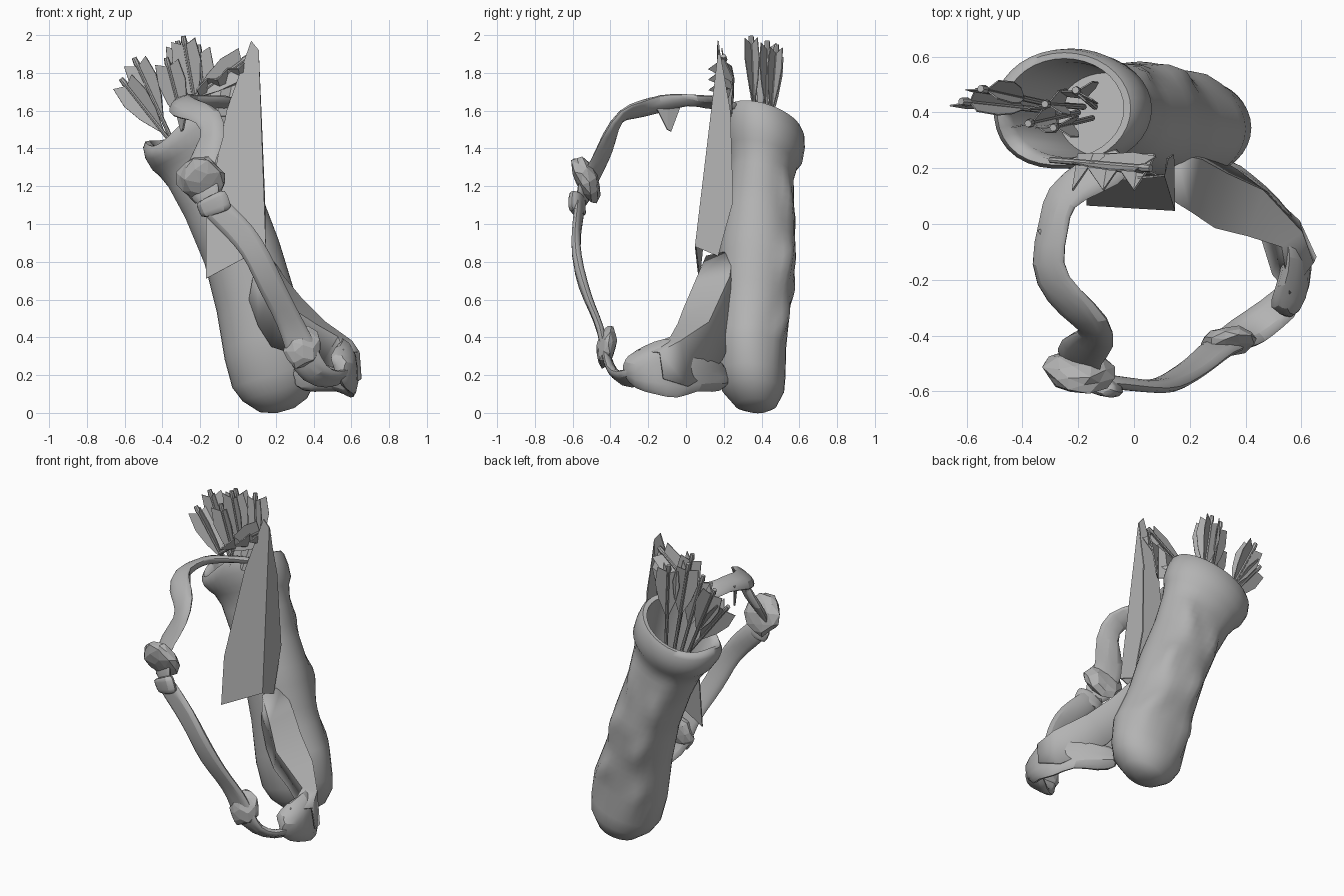
import bpy, bmesh, math, random
from mathutils import Vector as V

random.seed(4)
grey = bpy.data.materials.new("worn_grey")
grey.diffuse_color = (0.45, 0.45, 0.45, 1)


def make(name, verts, faces, smooth=35, thick=0.0, sub=0):
    me = bpy.data.meshes.new(name)
    me.from_pydata([tuple(v) for v in verts], [], faces)
    bm = bmesh.new()
    bm.from_mesh(me)
    bmesh.ops.recalc_face_normals(bm, faces=bm.faces)
    bm.to_mesh(me)
    bm.free()
    ob = bpy.data.objects.new(name, me)
    bpy.context.collection.objects.link(ob)
    me.materials.append(grey)
    if thick:
        m = ob.modifiers.new("thickness", 'SOLIDIFY')
        m.thickness, m.offset = thick, 0
    if sub:
        m = ob.modifiers.new("soften", 'SUBSURF')
        m.levels = m.render_levels = sub
    if smooth:
        bpy.ops.object.select_all(action='DESELECT')
        ob.select_set(True)
        bpy.context.view_layer.objects.active = ob
        bpy.ops.object.shade_smooth_by_angle(angle=math.radians(smooth))
    return ob


def loft(name, rings, **kw):
    """Skin a list of equal-length rings and cap both ends."""
    n = len(rings[0])
    verts = [p for r in rings for p in r]
    faces = [(i * n + j, i * n + (j + 1) % n, (i + 1) * n + (j + 1) % n, (i + 1) * n + j)
             for i in range(len(rings) - 1) for j in range(n)]
    faces += [tuple(range(n)), tuple(range(len(verts) - n, len(verts)))]
    return make(name, verts, faces, **kw)


def patch(name, rows, **kw):
    """Open cloth sheet through rows of points."""
    n = len(rows[0])
    faces = [(n * i + j, n * i + j + 1, n * i + n + j + 1, n * i + n + j)
             for i in range(len(rows) - 1) for j in range(n - 1)]
    return make(name, [p for r in rows for p in r], faces, **kw)


def oval(c, rx, ry, n=36, ridge=0.0, sag=0.0):
    """Tilted oval across the quiver: raised seams at the back, sagging front left lip."""
    c = V(c)
    f = min(1, max(0, c.z / 1.5))
    u, v = V((0.96, 0, 0.28 + 0.1 * f ** 3)), V((0, 1, -0.28 * f)).normalized()
    pts = []
    for k in range(n):
        a = 2 * math.pi * k / n
        r = 1
        for seam, ph in ((1.0, 0), (2.1, 1.5)):
            r += ridge * math.exp(-((a - seam - 0.12 * math.sin(c.z * 14 + ph)) / 0.22) ** 2) \
                * (1 + 0.6 * math.cos((c.z - 0.8) * 19 + ph))
        droop = sag * math.exp(-((a - 4.0) / 0.6) ** 2)
        r += droop * 0.8
        pts.append(c + u * rx * r * math.cos(a) + v * ry * r * math.sin(a) - V((0, 0, droop)))
    return pts


# Quiver body: key sections (centre x, y, z, half widths), filled in between
keys = [(0.165, 0.34, 0.35, 0.245, 0.19), (0.09, 0.36, 0.6, 0.212, 0.195),
        (0.02, 0.38, 0.85, 0.205, 0.205), (-0.08, 0.39, 1.1, 0.208, 0.185),
        (-0.15, 0.40, 1.28, 0.23, 0.175)]
rings = [oval((0.25, 0.38, 0.012), 0.05, 0.05), oval((0.24, 0.37, 0.04), 0.13, 0.11),
         oval((0.22, 0.355, 0.12), 0.205, 0.165), oval((0.195, 0.345, 0.2), 0.235, 0.182)]
for a, b in zip(keys, keys[1:]):
    for s in range(5):
        k = [p + (q - p) * s / 5 for p, q in zip(a, b)]
        rings.append(oval(k[:3], k[3], k[4], ridge=0.09))
rings.append(oval(keys[-1][:3], *keys[-1][3:], ridge=0.06))
# Folded collar, rolled lip and hollow inside
rings += [oval(*r, sag=s) for r, s in [
    (((-0.18, 0.405, 1.35), 0.25, 0.19), 0.01), (((-0.195, 0.412, 1.39), 0.27, 0.212), 0.03),
    (((-0.225, 0.415, 1.46), 0.275, 0.222), 0.07), (((-0.245, 0.415, 1.52), 0.265, 0.22), 0.1),
    (((-0.25, 0.415, 1.545), 0.248, 0.207), 0.1), (((-0.25, 0.415, 1.54), 0.222, 0.185), 0.1),
    (((-0.225, 0.41, 1.48), 0.22, 0.175), 0.05), (((-0.1, 0.39, 1.1), 0.18, 0.155), 0)]]
loft("quiver_body", rings, smooth=60)


# Arrows: shaft, nock and feather vanes spread mostly sideways
def arrow(i, base, tip, vane_w=0.08):
    base, tip = V(base), V(tip)
    d = (tip - base).normalized()
    u = d.cross(V((0.1, 1, 0.1))).normalized()
    w = d.cross(u)

    def ring(p, r):
        return [p + (u * math.cos(a * math.pi / 4) + w * math.sin(a * math.pi / 4)) * r for a in range(8)]
    loft(f"arrow_shaft_{i}", [ring(base, 0.011), ring(tip - d * 0.05, 0.011),
                              ring(tip - d * 0.035, 0.017), ring(tip, 0.013)])
    vs, fs = [], []
    for a in (0.15 + 0.2 * (i % 2), 2.75, 3.75 + 0.3 * (i % 2)):
        o = u * math.cos(a) + w * math.sin(a)
        s = len(vs)
        for back, out in ((0.05, 0.008), (0.02, 0.85), (0.13, 1), (0.24, 0.7), (0.36, 0.1)):
            vs.append(tip - d * back + o * out * vane_w)
        fs.append(tuple(range(s, s + 5)))
    make(f"arrow_feathers_{i}", vs, fs, smooth=0, thick=0.005)


for i, (b, t) in enumerate([((-0.26, 0.42, 1.25), (-0.55, 0.485, 1.88)),
                            ((-0.25, 0.4, 1.3), (-0.62, 0.44, 1.77)),
                            ((-0.15, 0.38, 1.2), (-0.29, 0.345, 1.995)),
                            ((-0.2, 0.40, 1.2), (-0.38, 0.36, 1.88)),
                            ((-0.14, 0.42, 1.2), (-0.21, 0.48, 1.95)),
                            ((-0.18, 0.42, 1.2), (-0.32, 0.43, 1.97)),
                            ((-0.3, 0.23, 1.62), (0.06, 0.2, 1.89))]):
    arrow(i, b, t)

# Stiff folded flap at the front of the quiver
make("front_flap", [(0.07, 0.17, 1.97), (0.11, 0.175, 1.92), (0.145, 0.05, 0.88), (-0.17, 0.07, 0.71),
                    (-0.17, 0.1, 1.02), (-0.06, 0.16, 1.6), (0.14, 0.17, 0.83), (0.14, 0.25, 1.12),
                    (0.12, 0.235, 1.6)],
     [(0, 1, 2, 3, 4, 5), (1, 8, 7, 6, 2)], smooth=0, thick=0.008)


# Straps: flattened tubes facing away from the middle of the loop
def strap(name, pts, thick=0.024, side=None, jitter=0.0):
    centre = V((0.12, -0.05, 0.9))
    P = [V(p[:3]) for p in pts]
    rings = []
    for i, p in enumerate(P):
        t = (P[min(i + 1, len(P) - 1)] - P[max(i - 1, 0)]).normalized()
        w = V(side) if side else t.cross(p - centre)
        w = (w - t * w.dot(t)).normalized()
        n = t.cross(w)
        h = pts[i][3] / 2 * 1.15
        ring = []
        for a, b in ((-1, 0), (-0.6, 1), (0, 1.2), (0.6, 1), (1, 0), (0.6, -1), (0, -0.8), (-0.6, -1)):
            r = V([random.uniform(-jitter, jitter) for _ in range(3)])
            ring.append(p + w * a * h + n * b * thick + r)
        rings.append(ring)
    return loft(name, rings, smooth=40, sub=1)


strap("upper_strap", [(-0.02, 0.24, 1.64, 0.15), (-0.16, 0.18, 1.65, 0.15), (-0.27, 0.09, 1.65, 0.13),
                      (-0.28, 0.0, 1.67, 0.12), (-0.32, -0.14, 1.64, 0.15), (-0.25, -0.26, 1.61, 0.15),
                      (-0.15, -0.36, 1.59, 0.16), (-0.13, -0.42, 1.46, 0.14), (-0.19, -0.46, 1.34, 0.16),
                      (-0.2, -0.53, 1.22, 0.19), (-0.14, -0.565, 1.1, 0.15)], jitter=0.018)
strap("lower_strap", [(-0.17, -0.56, 1.14, 0.15), (-0.08, -0.57, 1.04, 0.14), (0.03, -0.585, 0.94, 0.14),
                      (0.11, -0.58, 0.82, 0.14), (0.17, -0.55, 0.68, 0.14), (0.24, -0.5, 0.55, 0.13),
                      (0.3, -0.45, 0.43, 0.14), (0.34, -0.43, 0.31, 0.17), (0.4, -0.39, 0.2, 0.17),
                      (0.5, -0.32, 0.17, 0.13), (0.58, -0.25, 0.2, 0.15)], jitter=0.008)
# Crumpled strip hanging under the upper strap
patch("strap_tail", [[(-0.34, -0.02, 1.65), (-0.3, -0.08, 1.49)], [(-0.3, -0.1, 1.65), (-0.29, -0.1, 1.5)],
                     [(-0.27, -0.18, 1.64), (-0.27, -0.15, 1.6)]], smooth=0, thick=0.01)

# Bunched cloth at the lower end of the strap
strap("gathered_cloth", [(0.52, -0.33, 0.25, 0.14), (0.57, -0.25, 0.25, 0.24), (0.6, -0.14, 0.25, 0.28),
                         (0.58, -0.04, 0.23, 0.3), (0.5, 0.05, 0.21, 0.22), (0.4, 0.13, 0.2, 0.16),
                         (0.3, 0.22, 0.19, 0.14)], thick=0.045, side=(-0.2, 0, 1), jitter=0.03)

# Creased cloth sheet hanging from the quiver to the gathered strap
patch("cloth_sheet", [
    [(0.17, 0.3, 0.5), (0.15, 0.25, 0.86), (0.10, 0.11, 0.83), (0.06, 0.17, 0.6)],
    [(0.27, 0.25, 0.42), (0.24, 0.23, 0.72), (0.20, 0.05, 0.69), (0.11, 0.15, 0.46)],
    [(0.37, 0.19, 0.28), (0.33, 0.18, 0.61), (0.29, -0.01, 0.55), (0.18, 0.13, 0.35)],
    [(0.48, 0.11, 0.2), (0.46, 0.12, 0.48), (0.41, -0.04, 0.47), (0.33, 0.06, 0.3)],
    [(0.59, 0.01, 0.14), (0.6, -0.03, 0.38), (0.53, -0.08, 0.40), (0.45, -0.02, 0.26)],
    [(0.65, -0.12, 0.18), (0.64, -0.14, 0.32), (0.56, -0.25, 0.33), (0.5, -0.18, 0.24)]],
    smooth=25, thick=0.01)

# Crumpled cloth at the quiver mouth beside the flap
patch("mouth_fold", [[(-0.22 + 0.055 * k, 0.12 + 0.08 * (k % 2), 1.71 + 0.028 * k + 0.03 * (k % 2)),
                      (-0.2 + 0.055 * k, 0.25, 1.67 + 0.02 * k),
                      (-0.2 + 0.045 * k, 0.2 + 0.04 * (k % 2), 1.57)] for k in range(6)],
      smooth=0, thick=0.008)


# Knots and clasp band on the strap
def lump(name, loc, size, rot, jitter):
    bm = bmesh.new()
    bmesh.ops.create_icosphere(bm, subdivisions=2, radius=0.5)
    for v in bm.verts:
        v.co = V([c * s * (1 + random.uniform(-jitter, jitter)) for c, s in zip(v.co, size)])
    me = bpy.data.meshes.new(name)
    bm.to_mesh(me)
    bm.free()
    me.materials.append(grey)
    ob = bpy.data.objects.new(name, me)
    ob.location, ob.rotation_euler = loc, rot
    bpy.context.collection.objects.link(ob)


lump("strap_knot", (-0.2, -0.53, 1.24), (0.25, 0.13, 0.27), (0.4, 0.2, 0), 0.14)
lump("lower_knot", (0.34, -0.42, 0.35), (0.2, 0.1, 0.22), (-0.2, 0.3, 0), 0.14)
strap("clasp_band", [(-0.15, -0.575, 1.15, 0.17), (-0.14, -0.578, 1.13, 0.18),
                     (-0.12, -0.578, 1.08, 0.18), (-0.11, -0.575, 1.05, 0.17)], thick=0.036)
